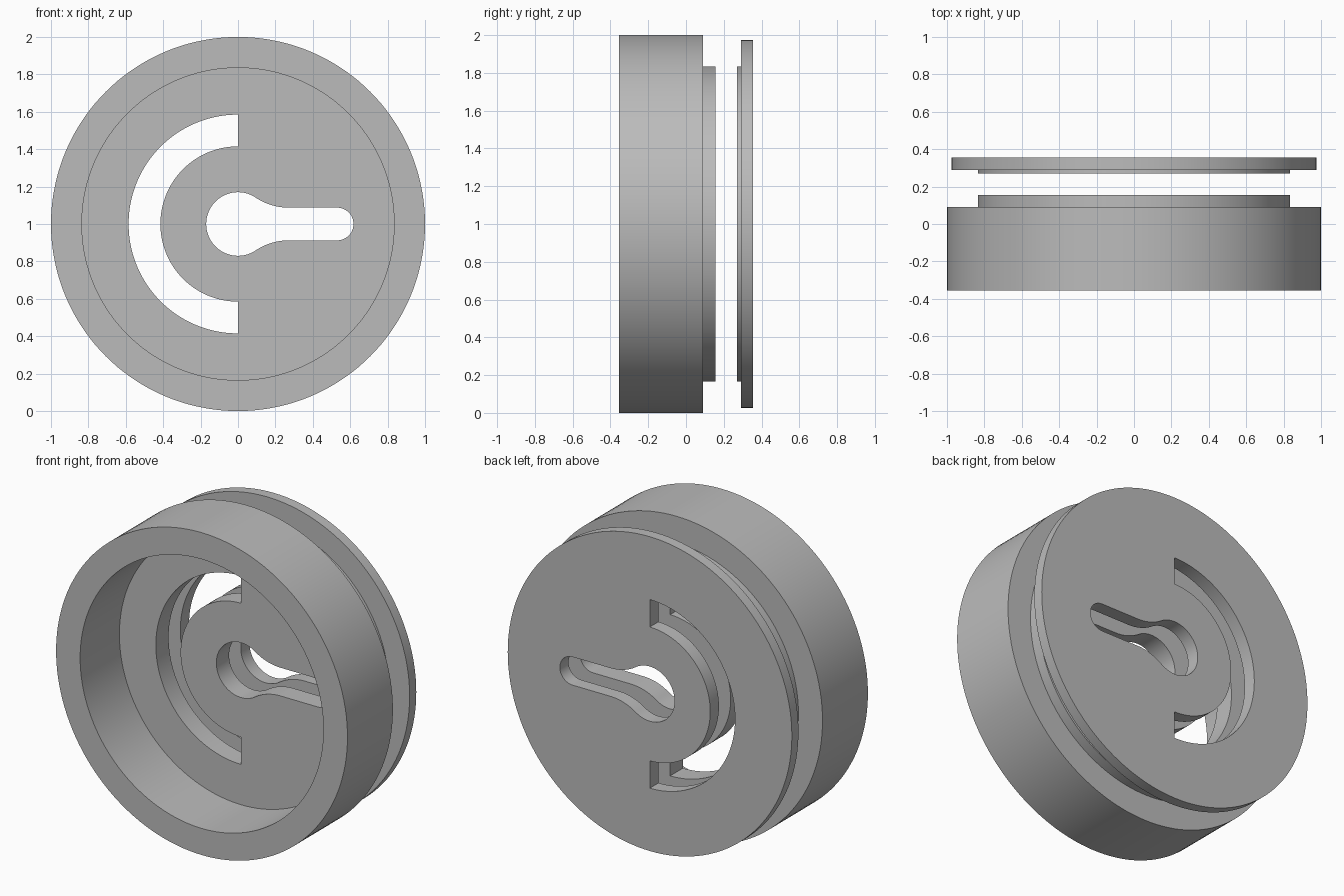
import bpy, bmesh
from math import sin, cos, pi, atan2, sqrt

cube = bpy.data.objects.get("Cube")
if cube:
    bpy.data.objects.remove(cube, do_unlink=True)

SEGMENTS = 144
CENTRE_Z = 1.0

grey = bpy.data.materials.new("plain grey")
grey.use_nodes = True
COLOUR = (0.5, 0.5, 0.5, 1)
grey.diffuse_color = COLOUR
grey.node_tree.nodes["Principled BSDF"].inputs["Base Color"].default_value = COLOUR


def arc(cx, cz, r, start, end, steps):
    """Points along an arc in the XZ plane."""
    return [(cx + r * cos(start + (end - start) * i / steps),
             cz + r * sin(start + (end - start) * i / steps)) for i in range(steps + 1)]


def loft(name, rings):
    """Join matching closed rings, cap both ends and return the object."""
    bm = bmesh.new()
    loops = [[bm.verts.new((x, y, CENTRE_Z + z)) for x, z in pts] for pts, y in rings]
    n = len(loops[0])
    for a, b in zip(loops, loops[1:]):
        for i in range(n):
            j = (i + 1) % n
            bm.faces.new((a[i], a[j], b[j], b[i]))
    bm.faces.new(loops[0])
    bm.faces.new(loops[-1])
    bmesh.ops.recalc_face_normals(bm, faces=bm.faces[:])
    mesh = bpy.data.meshes.new(name)
    bm.to_mesh(mesh)
    bm.free()
    mesh.materials.append(grey)
    obj = bpy.data.objects.new(name, mesh)
    bpy.context.collection.objects.link(obj)
    return obj


def turned(name, profile):
    """Turn a (radius, y) profile around the Y axis."""
    return loft(name, [(arc(0, 0, r, 0, 2 * pi, SEGMENTS)[:-1], y) for r, y in profile])


# Keyhole outline: round hole blended by fillets into a round-ended slot
hole_r, slot_r, slot_end, fillet_x = 0.17, 0.0875, 0.53, 0.27
fillet_r = (fillet_x**2 + slot_r**2 - hole_r**2) / (2 * (hole_r - slot_r))
fillet_z = slot_r + fillet_r
join = atan2(fillet_z, fillet_x)
keyhole = arc(0, 0, hole_r, join, 2 * pi - join, 60)
keyhole += arc(fillet_x, -fillet_z, fillet_r, pi - join, pi / 2, 16)[1:]
keyhole += arc(slot_end, 0, slot_r, -pi / 2, pi / 2, 30)
keyhole += arc(fillet_x, fillet_z, fillet_r, 1.5 * pi, pi + join, 16)[:-1]

# Half-ring slot outline on the right side
half_ring = arc(0, 0, 0.585, pi / 2, 1.5 * pi, 72) + arc(0, 0, 0.415, 1.5 * pi, pi / 2, 72)

cutters = [loft(name, [(pts, -0.6), (pts, 0.6)])
           for name, pts in (("keyhole_cutter", keyhole), ("arc_slot_cutter", half_ring))]
for cutter in cutters:
    cutter.hide_render = True

# Hollow cup with a rear boss, and a separate stepped back plate
bodies = [
    turned("cup_body", [(0.835, 0.03), (0.835, -0.355), (1, -0.355),
                        (1, 0.09), (0.835, 0.09), (0.835, 0.155)]),
    turned("back_plate", [(0.835, 0.27), (0.835, 0.29), (0.975, 0.29), (0.975, 0.355)]),
]

# Cut both openings through each body
for body in bodies:
    bpy.ops.object.select_all(action="DESELECT")
    body.select_set(True)
    bpy.context.view_layer.objects.active = body
    for cutter in cutters:
        mod = body.modifiers.new(cutter.name, "BOOLEAN")
        mod.operation = "DIFFERENCE"
        mod.solver = "EXACT"
        mod.object = cutter
        bpy.ops.object.modifier_apply(modifier=mod.name)
    bpy.ops.object.shade_smooth_by_angle(angle=pi / 6)

for cutter in cutters:
    bpy.data.objects.remove(cutter, do_unlink=True)
